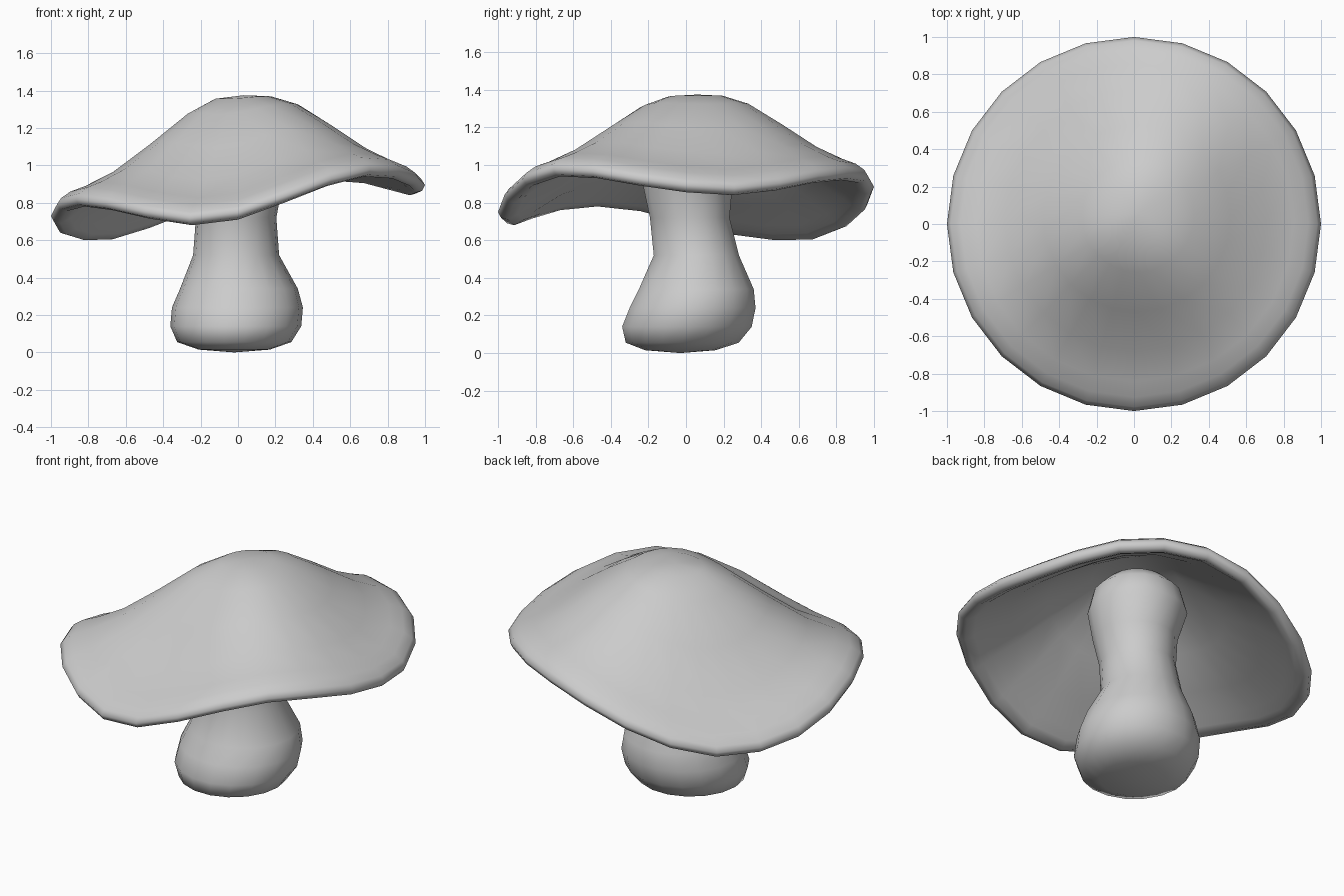
import bpy, bmesh
from math import sin, cos, tau

if "Cube" in bpy.data.objects:
    bpy.data.objects.remove(bpy.data.objects["Cube"])


def loft(name, rings, start, end):
    """Skin a list of closed rings, with a pole point at each end."""
    bm = bmesh.new()
    rows = [[bm.verts.new(p) for p in ring] for ring in rings]
    n = len(rows[0])
    for a, b in zip(rows, rows[1:]):
        for i in range(n):
            j = (i + 1) % n
            bm.faces.new((a[i], a[j], b[j], b[i]))
    for row, pole in ((rows[0], start), (rows[-1], end)):
        tip = bm.verts.new(pole)
        for i in range(n):
            bm.faces.new((row[i], row[(i + 1) % n], tip))
    bmesh.ops.recalc_face_normals(bm, faces=bm.faces)
    for f in bm.faces:
        f.smooth = True
    mesh = bpy.data.meshes.new(name)
    bm.to_mesh(mesh)
    bm.free()
    obj = bpy.data.objects.new(name, mesh)
    bpy.context.collection.objects.link(obj)
    return obj


# Wavy cap: rim height every 15 degrees, counter-clockwise from +x
APEX = 1.375
RIM = [.91, .895, .92, .96, .975, .96, .90, .81, .72, .66, .655, .685,
       .745, .81, .835, .815, .77, .735, .765, .855, .945, .995, .985, .945]
# radius, fraction of the drop from apex to rim, extra height
CAP = [(.15, .02, 0), (.30, .135, 0), (.50, .41, 0), (.70, .71, .01),
       (.85, .89, .025), (.93, .96, .03), (.98, 1, .015), (1.0, 1, -.015),
       (.985, 1, -.045), (.95, 1, -.055), (.90, .96, -.05), (.85, .89, -.05),
       (.70, .70, -.07), (.50, .41, -.085), (.25, .10, -.085)]


def cap_ring(r, f, dz):
    ring = []
    for i, rim in enumerate(RIM):
        a = tau * i / len(RIM)
        fall = f ** (1 + .13 * cos(a - .3))  # fuller towards the back right
        ring.append((r * cos(a) + .03 * (1 - r), r * sin(a) + .06 * (1 - r),
                     APEX - fall * (APEX - rim) + dz))
    return ring


loft("cap", [cap_ring(*c) for c in CAP], (.03, .06, APEX), (.03, .06, APEX - .085))

# Bulbous stem: height, centre x, centre y, radius x, radius y
STEM = [(.015, -.02, -.03, .19, .19), (.055, -.02, -.02, .305, .305),
        (.14, -.012, .005, .35, .35), (.24, -.003, .035, .35, .34),
        (.34, .005, .055, .315, .31), (.52, -.01, .055, .23, .23),
        (.72, -.01, .02, .215, .215), (.88, 0, .01, .235, .24),
        (1.05, 0, .03, .28, .28), (1.16, .01, .04, .25, .25),
        (1.23, .02, .05, .17, .17)]


def stem_ring(z, cx, cy, rx, ry, n=18):
    return [(cx + rx * cos(tau * i / n), cy + ry * sin(tau * i / n), z)
            for i in range(n)]


loft("stem", [stem_ring(*s) for s in STEM], (-.02, -.03, 0), (.03, .05, 1.27))
